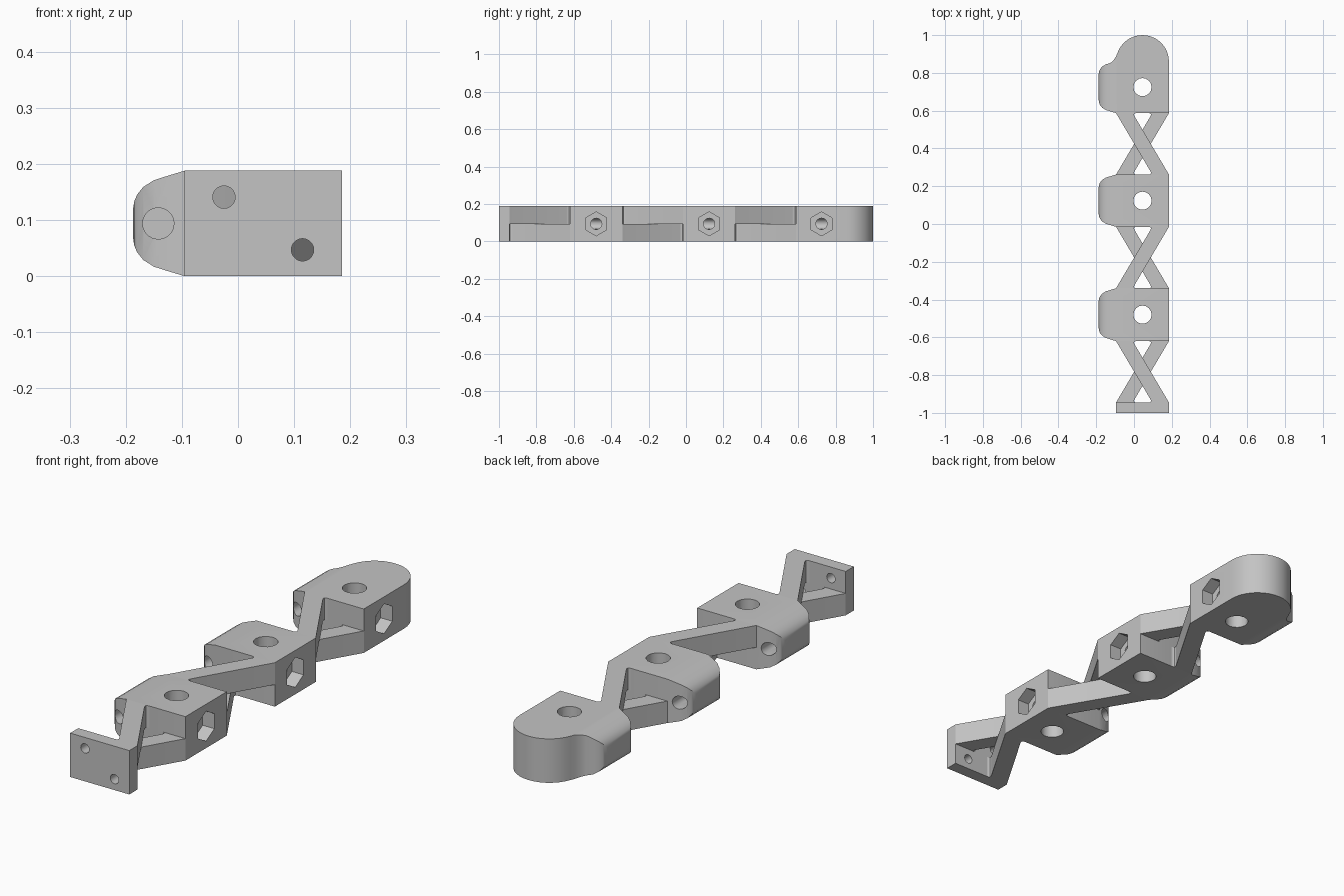
import bpy, bmesh, math

if "Cube" in bpy.data.objects:
    bpy.data.objects.remove(bpy.data.objects["Cube"])

H = 0.188                      # overall height
X0, X1, XC = -0.095, 0.185, 0.045

grey = bpy.data.materials.new("plain_grey")
grey.diffuse_color = (0.55, 0.55, 0.55, 1)
grey.use_nodes = True
grey.node_tree.nodes["Principled BSDF"].inputs["Base Color"].default_value = grey.diffuse_color


def make_object(name, verts, faces):
    bm = bmesh.new()
    vs = [bm.verts.new(v) for v in verts]
    for f in faces:
        bm.faces.new([vs[i] for i in f])
    bmesh.ops.recalc_face_normals(bm, faces=bm.faces)
    mesh = bpy.data.meshes.new(name)
    bm.to_mesh(mesh)
    bm.free()
    mesh.materials.append(grey)
    ob = bpy.data.objects.new(name, mesh)
    bpy.context.collection.objects.link(ob)
    return ob


def prism(name, pts, axis, a, b):
    """Extrude a flat outline from a to b along an axis."""
    place = {"x": lambda u, v, w: (w, u, v),
             "y": lambda u, v, w: (u, w, v),
             "z": lambda u, v, w: (u, v, w)}[axis]
    n = len(pts)
    verts = [place(u, v, w) for w in (a, b) for u, v in pts]
    faces = [range(n), range(n, 2 * n)]
    faces += [(i, (i + 1) % n, n + (i + 1) % n, n + i) for i in range(n)]
    return make_object(name, verts, faces)


def ring(u, v, r, n):
    return [(u + r * math.sin(2 * math.pi * i / n),
             v + r * math.cos(2 * math.pi * i / n)) for i in range(n)]


def loft(name, sections):
    """Join rectangular sections (x, inset, y front, y back) along x."""
    verts, faces = [], []
    for x, d, ya, yb in sections:
        verts += [(x, ya, d), (x, yb, d), (x, yb, H - d), (x, ya, H - d)]
    last = 4 * (len(sections) - 1)
    for s in range(0, last, 4):
        faces += [(s + i, s + (i + 1) % 4, s + 4 + (i + 1) % 4, s + 4 + i) for i in range(4)]
    faces += [(0, 1, 2, 3), tuple(range(last, last + 4))]
    return make_object(name, verts, faces)


def cut(ob, cutters):
    for c in cutters:
        m = ob.modifiers.new("hole", "BOOLEAN")
        m.operation, m.solver, m.object = "DIFFERENCE", "EXACT", c
    dg = bpy.context.evaluated_depsgraph_get()
    mesh = bpy.data.meshes.new_from_object(ob.evaluated_get(dg))
    ob.modifiers.clear()
    ob.data = mesh
    for c in cutters:
        bpy.data.objects.remove(c)


def smooth(ob):
    bpy.ops.object.select_all(action="DESELECT")
    ob.select_set(True)
    bpy.context.view_layer.objects.active = ob
    bpy.ops.object.shade_smooth_by_angle(angle=math.radians(30))


# rounding of the side lobe: (x, inset)
LOBE = [(-0.187, 0.068), (-0.185, 0.055), (-0.18, 0.043), (-0.169, 0.029),
        (-0.15, 0.017), (-0.125, 0.009), (X0, 0.0)]


def joint_block(name, ya, yb, rounded_end=False):
    yc = (ya + yb) / 2
    if rounded_end:
        # lobe flows through a concave fillet into the round tip
        secs = [(x, d, ya + d, yb - d) for x, d in LOBE[:5]]
        secs += [(-0.125, 0.009, ya + 0.009, 0.852), (-0.108, 0.004, ya + 0.004, 0.867),
                 (X0, 0, ya, 0.888)]
        for i in range(2, 19):
            a = math.pi * (1 - i / 18)
            secs.append((XC + 0.14 * math.cos(a), 0, ya, 0.86 + 0.14 * math.sin(a)))
    else:
        secs = [(x, d, ya + d, yb - d) for x, d in LOBE] + [(X1, 0, ya, yb)]
    ob = loft(name, secs)
    mid = H / 2
    cord_end = yc + 0.03 if rounded_end else yb + 0.05
    cut(ob, [
        prism("pin_cutter", ring(XC, yc, 0.048, 16), "z", -0.1, H + 0.1),
        prism("cord_cutter", ring(-0.142, mid, 0.028, 20), "y", ya - 0.05, cord_end),
        prism("screw_cutter", ring(yc, mid, 0.03, 20), "x", -0.142, 0.25),
        prism("nut_cutter", ring(yc, mid, 0.064, 6), "x", 0.13, 0.26),
    ])
    smooth(ob)


def strut(name, ya, yb, za, zb, flip):
    """Diagonal bar from right front to left back, filleted in its acute corners."""
    w, f = 0.088, 0.021
    run, rise = X1 - X0 - w, yb - ya
    k = math.hypot(run, rise)
    cx, cy = X0 + w, yb
    p0, p2 = (cx + f * run / k, cy - f * rise / k), (cx + f, cy)
    half = [(X0, yb), p2]
    for t in (0.25, 0.5, 0.75):
        a, b, c = t * t, 2 * t * (1 - t), (1 - t) ** 2
        half.append((a * p0[0] + b * cx + c * p2[0], a * p0[1] + b * cy + c * p2[1]))
    half.append(p0)
    # the other half is the same turned by 180 degrees
    pts = half + [(2 * XC - x, ya + yb - y) for x, y in half]
    if flip:
        pts = [(2 * XC - x, y) for x, y in pts]
    smooth(prism(name, pts, "z", za, zb))


# mounting plate with two holes
plate = prism("mounting_plate", [(X0, -1), (X1, -1), (X1, -0.945), (X0, -0.945)], "z", 0, H)
cut(plate, [prism("plate_cutter", ring(x, z, 0.02, 20), "y", -1.1, -0.9)
            for x, z in ((-0.025, 0.141), (0.115, 0.047))])
smooth(plate)

# joint blocks
joint_block("front_block", -0.62, -0.34)
joint_block("middle_block", -0.015, 0.262)
joint_block("tip_block", 0.587, 0.862, rounded_end=True)

# crossed struts, swapping direction from gap to gap
for i, (ya, yb) in enumerate([(-0.945, -0.62), (-0.34, -0.015), (0.262, 0.587)]):
    strut(f"upper_strut_{i + 1}", ya, yb, H / 2, H, i == 1)
    strut(f"lower_strut_{i + 1}", ya, yb, 0, H / 2, i != 1)
